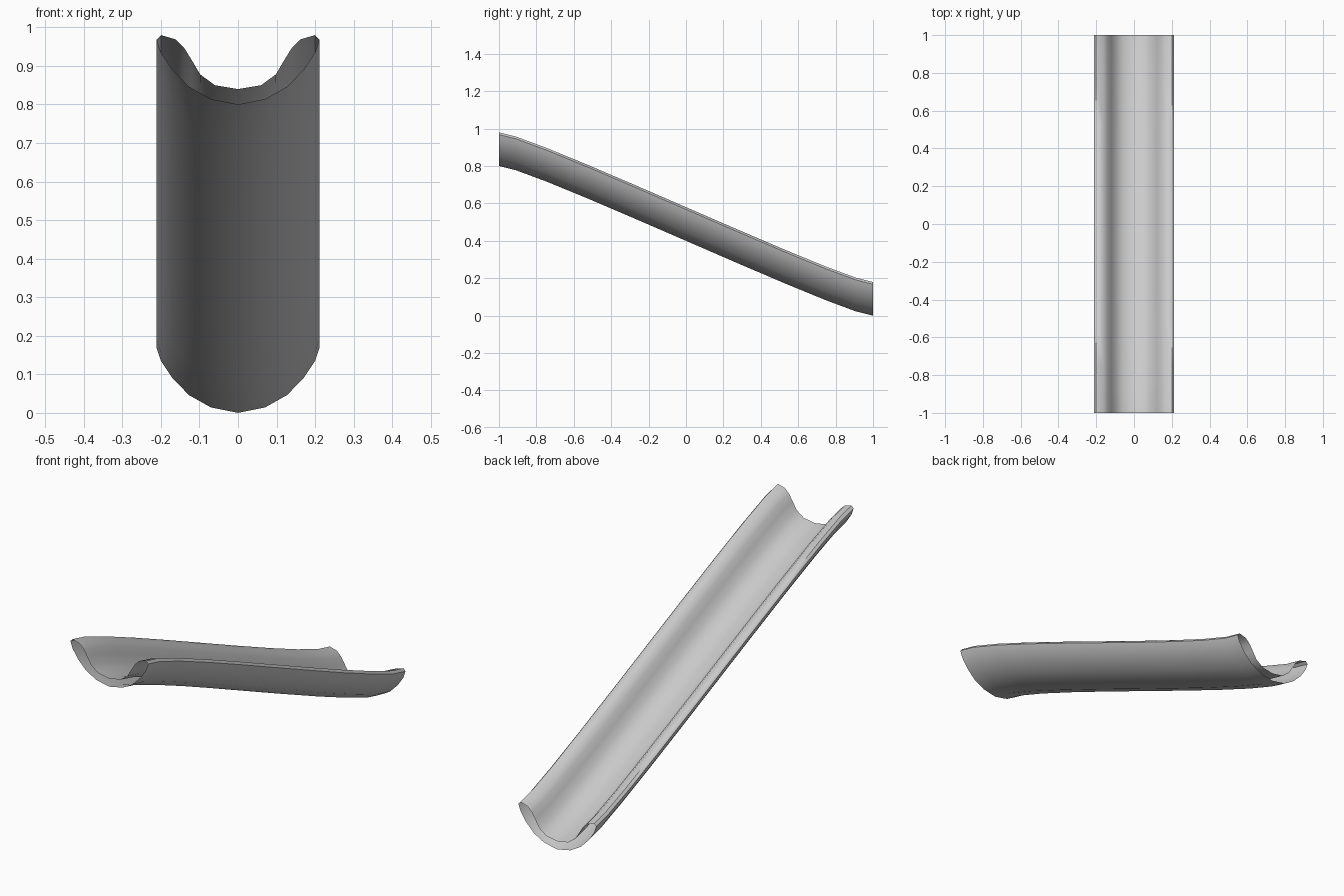
import bpy, bmesh, math

if "Cube" in bpy.data.objects:
    bpy.data.objects.remove(bpy.data.objects["Cube"])

# Half cross-section (x, z): outer bottom, round the lip, back to the inner floor
half = [(0, 0), (0.07, 0.014), (0.127, 0.046), (0.17, 0.09), (0.2, 0.135),
        (0.211, 0.168), (0.2, 0.18), (0.162, 0.169), (0.139, 0.146),
        (0.12, 0.115), (0.098, 0.078), (0.06, 0.05), (0, 0.04)]
# Mirror into a closed hollow section
section = half + [(-x, z) for x, z in reversed(half[1:-1])]


def path(t, a=0.16):
    """S-shaped slope from the high front end to the low back end."""
    b = ((1 - t)**3, 3 * t * (1 - t)**2, 3 * t * t * (1 - t), t**3)
    y = -b[0] + b[1] * (a - 1) + b[2] * (1 - a) + b[3]
    return y, 0.8 * (b[0] + b[1])


# Sweep the section along the path, ends left open
bm = bmesh.new()
STEPS = 10
rings = []
for i in range(STEPS + 1):
    y, h = path(i / STEPS)
    rings.append([bm.verts.new((x, y, z + h)) for x, z in section])
n = len(section)
for r0, r1 in zip(rings, rings[1:]):
    for j in range(n):
        k = (j + 1) % n
        bm.faces.new((r0[j], r0[k], r1[k], r1[j]))

mesh = bpy.data.meshes.new("slide_chute")
bm.to_mesh(mesh)
bm.free()
chute = bpy.data.objects.new("slide_chute", mesh)
bpy.context.collection.objects.link(chute)

# Smooth shading
bpy.context.view_layer.objects.active = chute
chute.select_set(True)
bpy.ops.object.shade_smooth_by_angle(angle=math.radians(60))
